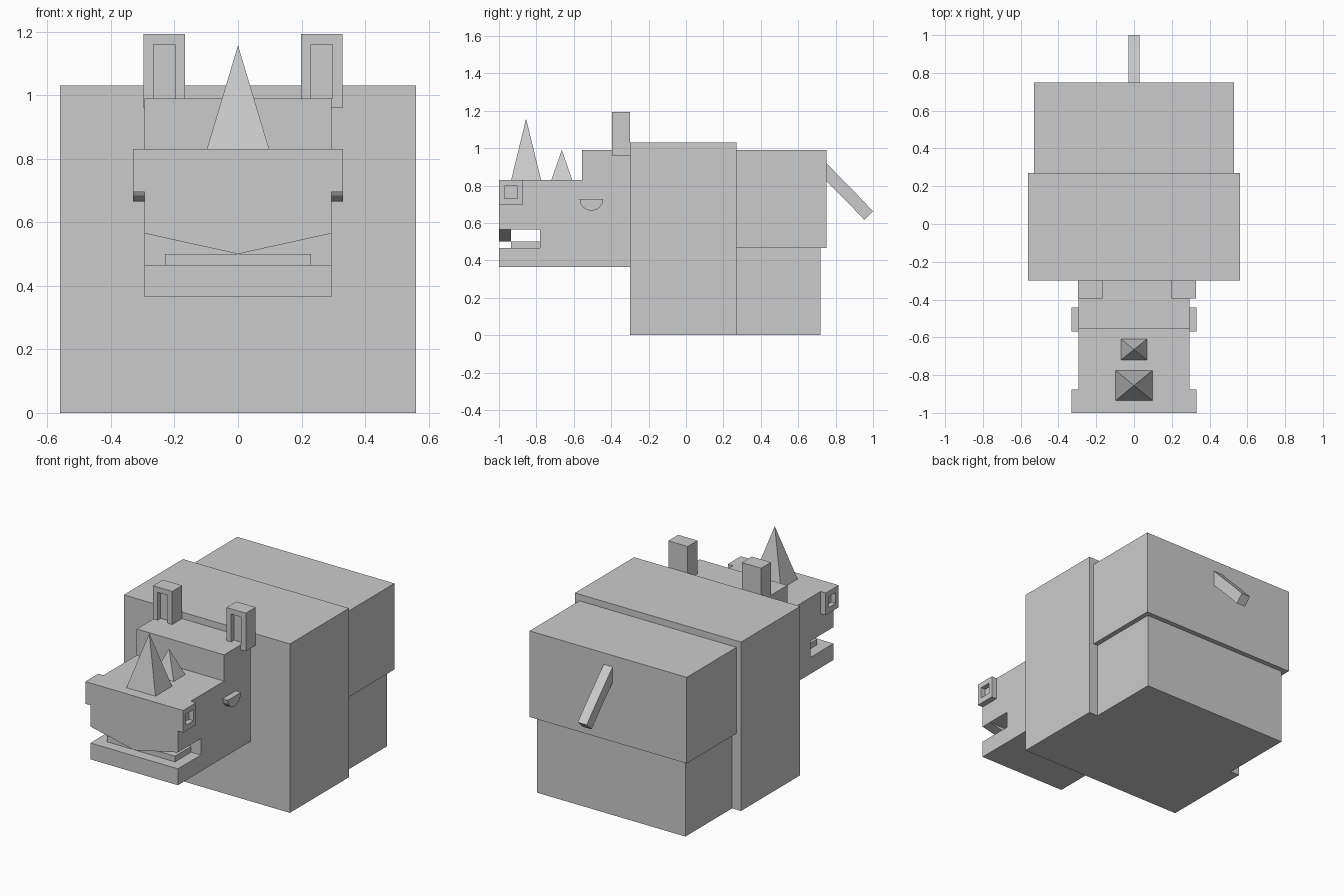
import bpy, math

if "Cube" in bpy.data.objects:
    bpy.data.objects.remove(bpy.data.objects["Cube"])


def place(axis, a, b, d):
    """Profile point (a, b) at depth d along the given axis."""
    return (d, a, b) if axis == 'x' else (a, d, b)


def loft(name, loops, axis):
    """Join (profile, depth) loops in order and cap both ends."""
    n = len(loops[0][0])
    verts = [place(axis, a, b, d) for pts, d in loops for a, b in pts]
    faces = [list(range(n)), list(range(len(verts) - n, len(verts)))]
    for k in range(len(loops) - 1):
        for i in range(n):
            j = (i + 1) % n
            faces.append([k * n + i, k * n + j, (k + 1) * n + j, (k + 1) * n + i])
    import bmesh
    mesh = bpy.data.meshes.new(name)
    mesh.from_pydata(verts, [], faces)
    bm = bmesh.new()
    bm.from_mesh(mesh)
    bmesh.ops.recalc_face_normals(bm, faces=bm.faces)
    bm.to_mesh(mesh)
    bm.free()
    obj = bpy.data.objects.new(name, mesh)
    bpy.context.collection.objects.link(obj)
    return obj


def rect(a0, a1, b0, b1):
    return [(a0, b0), (a1, b0), (a1, b1), (a0, b1)]


def box(name, half_width, y0, y1, z0, z1):
    return loft(name, [(rect(y0, y1, z0, z1), -half_width),
                       (rect(y0, y1, z0, z1), half_width)], 'x')


def pocket(name, outer, inner, back, front, floor, axis):
    """Box with a rectangular recess in its front face."""
    return loft(name, [(rect(*outer), back), (rect(*outer), front),
                       (rect(*inner), front), (rect(*inner), floor)], axis)


def horn(name, half_width, y0, y1, z0, z1):
    ym = (y0 + y1) / 2
    mesh = bpy.data.meshes.new(name)
    mesh.from_pydata([(-half_width, y0, z0), (half_width, y0, z0),
                      (half_width, y1, z0), (-half_width, y1, z0), (0, ym, z1)], [],
                     [(3, 2, 1, 0), (0, 1, 4), (1, 2, 4), (2, 3, 4), (3, 0, 4)])
    bpy.context.collection.objects.link(bpy.data.objects.new(name, mesh))


# Body blocks
box("front_body", 0.56, -0.30, 0.27, 0, 1.03)
box("rear_body", 0.53, 0.27, 0.75, 0.465, 0.99)
box("rear_legs", 0.50, 0.27, 0.72, 0, 0.465)

# Head with stepped forehead and open mouth
head = [(-0.30, 0.365), (-1, 0.365), (-1, 0.465), (-0.78, 0.465), (-0.78, 0.565),
        (-1, 0.565), (-1, 0.83), (-0.555, 0.83), (-0.555, 0.99), (-0.30, 0.99)]
loft("head", [(head, -0.295), (head, 0.295)], 'x')

# Pointed upper lip and lower teeth
lip = [(-0.295, 0.565), (0, 0.50), (0.295, 0.565)]
loft("upper_lip", [(lip, -1), (lip, -0.935)], 'y')
box("lower_teeth", 0.23, -0.935, -0.78, 0.465, 0.50)

# Horns
horn("large_horn", 0.098, -0.935, -0.775, 0.83, 1.157)
horn("small_horn", 0.07, -0.72, -0.608, 0.83, 0.99)

# Nostrils and half-round eyes on both sides
eye = [(-0.506 + 0.063 * math.cos(t), 0.728 + 0.063 * math.sin(t))
       for t in (math.pi + math.pi * i / 8 for i in range(9))]
for side, s in (("left", -1), ("right", 1)):
    pocket(side + "_nostril", (-1, -0.875, 0.695, 0.83), (-0.97, -0.90, 0.73, 0.797),
           s * 0.295, s * 0.33, s * 0.30, 'x')
    loft(side + "_eye", [(eye, s * 0.28), (eye, s * 0.33)], 'x')

# Ears, the right one hanging slightly over the side of the head
for side, x in (("left", -0.297), ("right", 0.199)):
    pocket(side + "_ear", (x, x + 0.13, 0.96, 1.192),
           (x + 0.031, x + 0.099, 0.99, 1.16), -0.30, -0.395, -0.365, 'y')

# Tail in two sections
tail = [(0.75, 0.92), (0.75, 0.825), (0.865, 0.71), (0.91, 0.757)]
tip = [(0.91, 0.757), (0.865, 0.71), (0.953, 0.617), (1.0, 0.662)]
loft("tail", [(tail, -0.03), (tail, 0.03)], 'x')
loft("tail_tip", [(tip, -0.03), (tip, 0.03)], 'x')
